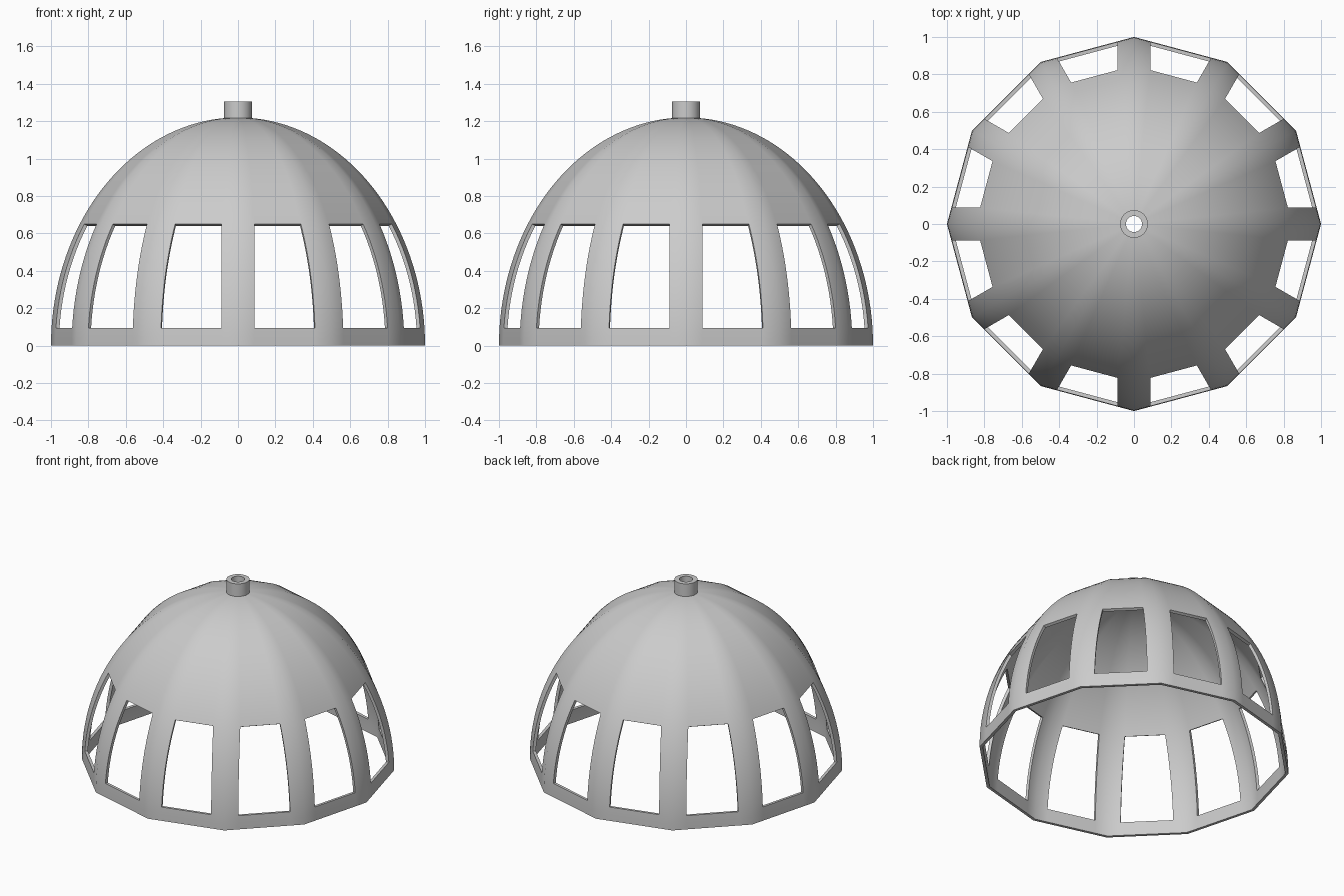
import bpy, bmesh
from math import sin, cos, asin, pi, radians

cube = bpy.data.objects.get("Cube")
if cube:
    bpy.data.objects.remove(cube)

SIDES, HEIGHT, WALL = 12, 1.22, 0.02
SILL, LINTEL, RIB = 0.095, 0.65, 0.09

grey = bpy.data.materials.new("light grey")
grey.use_nodes = True
grey.diffuse_color = (0.6, 0.6, 0.6, 1)
grey.node_tree.nodes["Principled BSDF"].inputs["Base Color"].default_value = (0.6, 0.6, 0.6, 1)


def finish(name, bm):
    bmesh.ops.recalc_face_normals(bm, faces=bm.faces)
    mesh = bpy.data.meshes.new(name)
    bm.to_mesh(mesh)
    bm.free()
    mesh.materials.append(grey)
    obj = bpy.data.objects.new(name, mesh)
    bpy.context.collection.objects.link(obj)
    for other in bpy.context.selected_objects:
        other.select_set(False)
    bpy.context.view_layer.objects.active = obj
    obj.select_set(True)
    return obj


def spaced(a, b, n):
    return [a + (b - a) * i / n for i in range(n)]


# Dome shell: twelve flat panels, each split into rib, window strip and rib
t_sill, t_lintel, t_top = asin(SILL / HEIGHT), asin(LINTEL / HEIGHT), pi / 2 - 0.06
rows = spaced(0, t_sill, 2) + spaced(t_sill, t_lintel, 12) + spaced(t_lintel, t_top, 24) + [t_top]
half_edge = sin(pi / SIDES)

bm = bmesh.new()
rings = []
for t in rows:
    r = cos(t)
    share = RIB / (2 * half_edge * max(r, cos(t_lintel)))
    ring = []
    for i in range(SIDES):
        a, b = 2 * pi * i / SIDES, 2 * pi * (i + 1) / SIDES
        for f in (0, share, 1 - share):
            x = cos(a) * (1 - f) + cos(b) * f
            y = sin(a) * (1 - f) + sin(b) * f
            ring.append(bm.verts.new((r * x, r * y, HEIGHT * sin(t))))
    rings.append(ring)

for j in range(len(rings) - 1):
    middle = HEIGHT * sin((rows[j] + rows[j + 1]) / 2)
    for k in range(SIDES * 3):
        if k % 3 == 1 and SILL < middle < LINTEL:
            continue  # window opening
        n = (k + 1) % (SIDES * 3)
        bm.faces.new((rings[j][k], rings[j][n], rings[j + 1][n], rings[j + 1][k]))

dome = finish("dome_shell", bm)
wall = dome.modifiers.new("wall", "SOLIDIFY")
wall.thickness, wall.offset, wall.use_even_offset = WALL, -1, True
bpy.ops.object.modifier_apply(modifier=wall.name)
bpy.ops.object.shade_smooth_by_angle(angle=radians(40))

# Hollow collar on the crown
bm = bmesh.new()
SEG = 48
profile = [(0.074, 1.19), (0.074, 1.305), (0.043, 1.305), (0.043, 1.19)]
loops = [[bm.verts.new((r * cos(2 * pi * i / SEG), r * sin(2 * pi * i / SEG), z))
          for i in range(SEG)] for r, z in profile]
for j, loop in enumerate(loops):
    after = loops[(j + 1) % len(loops)]
    for i in range(SEG):
        n = (i + 1) % SEG
        bm.faces.new((loop[i], loop[n], after[n], after[i]))
finish("top_collar", bm)
bpy.ops.object.shade_smooth_by_angle(angle=radians(40))
